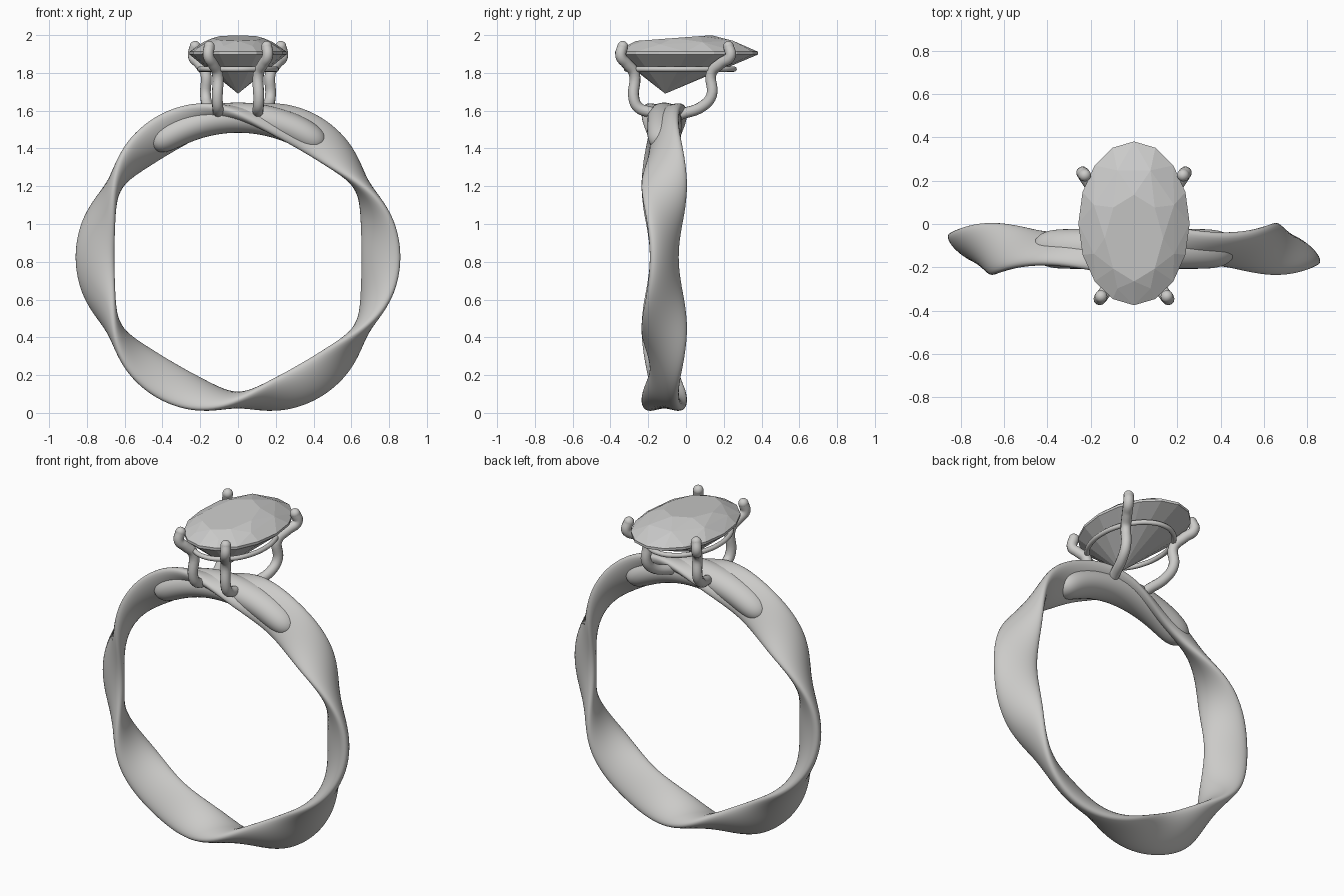
import bpy, bmesh
from math import sin, cos, pi, radians, sqrt
from mathutils import Vector

cube = bpy.data.objects.get("Cube")
if cube:
    bpy.data.objects.remove(cube)

CENTRE = Vector((0, -0.115, 0.825))


def material(name, colour):
    mat = bpy.data.materials.new(name)
    mat.use_nodes = True
    mat.diffuse_color = colour
    mat.node_tree.nodes["Principled BSDF"].inputs["Base Color"].default_value = colour
    return mat


silver = material("silver grey", (0.6, 0.595, 0.58, 1))
stone = material("stone grey", (0.59, 0.59, 0.585, 1))


def finish(bm, name, mat, smooth):
    bmesh.ops.recalc_face_normals(bm, faces=bm.faces)
    mesh = bpy.data.meshes.new(name)
    bm.to_mesh(mesh)
    bm.free()
    for poly in mesh.polygons:
        poly.use_smooth = smooth
    mesh.materials.append(mat)
    obj = bpy.data.objects.new(name, mesh)
    bpy.context.collection.objects.link(obj)
    return obj


def swept_arc(name, stations, closed, sides=32):
    """Elliptical sections (angle, radius, half length, half thickness, tilt) around the ring axis."""
    bm = bmesh.new()
    rings = []
    for theta, radius, a, b, tilt in stations:
        ring = []
        for i in range(sides):
            u, v = a * cos(2 * pi * i / sides), b * sin(2 * pi * i / sides)
            r = radius + u * cos(tilt) - v * sin(tilt)
            y = -u * sin(tilt) - v * cos(tilt)
            ring.append(bm.verts.new(CENTRE + Vector((r * cos(theta), y, r * sin(theta)))))
        rings.append(ring)
    pairs = list(zip(rings, rings[1:]))
    if closed:
        pairs.append((rings[-1], rings[0]))
    else:
        bm.faces.new(rings[0])
        bm.faces.new(rings[-1])
    for p, q in pairs:
        for i in range(sides):
            j = (i + 1) % sides
            bm.faces.new((p[i], p[j], q[j], q[i]))
    return finish(bm, name, silver, True)


# Band: a flat section that rocks back and forth three times per turn
STEPS = 192
stations = []
for k in range(STEPS):
    t = 2 * pi * k / STEPS
    # the section lies flat at each crossing and stands up between them
    stations.append((t, 0.757, 0.12, 0.045, radians(90 - 56 * cos(3 * t))))
swept_arc("twisted_band", stations, True)

# Saddle: rounded arc thickening the top of the band
stations = []
for k in range(49):
    s = -cos(pi * k / 48)
    taper = sqrt(max(1 - abs(s) ** 10, 0.0004))
    stations.append((pi / 2 + radians(38) * s, 0.738, 0.08 * taper, 0.092 * taper, 0))
swept_arc("top_saddle", stations, False)


# Prongs: bent wires with ball tips, mirrored left and right
def wire(name, points, depth, cyclic=False):
    curve = bpy.data.curves.new(name, "CURVE")
    curve.dimensions = "3D"
    curve.bevel_depth = depth
    curve.bevel_resolution = 4
    curve.resolution_u = 6
    curve.use_fill_caps = True
    spline = curve.splines.new("BEZIER")
    spline.bezier_points.add(len(points) - 1)
    for bp, co in zip(spline.bezier_points, points):
        bp.co = co
        bp.handle_left_type = bp.handle_right_type = "AUTO"
    spline.use_cyclic_u = cyclic
    curve.materials.append(silver)
    obj = bpy.data.objects.new(name, curve)
    bpy.context.collection.objects.link(obj)
    bpy.ops.object.select_all(action="DESELECT")
    obj.select_set(True)
    bpy.context.view_layer.objects.active = obj
    bpy.ops.object.convert(target="MESH")
    bpy.ops.object.shade_smooth()


def prong(name, points, depth=0.029):
    for side, sign in (("left", 1), ("right", -1)):
        path = [Vector((sign * x, y, z)) for x, y, z in points]
        wire(f"{name}_{side}", path, depth)
        bm = bmesh.new()
        bmesh.ops.create_uvsphere(bm, u_segments=16, v_segments=10, radius=depth)
        bmesh.ops.translate(bm, verts=bm.verts, vec=path[-1])
        finish(bm, f"{name}_tip_{side}", silver, True)


prong("front_prong", [(0.105, -0.18, 1.59), (0.107, -0.25, 1.615), (0.11, -0.275, 1.66),
                      (0.11, -0.275, 1.8), (0.135, -0.315, 1.85), (0.157, -0.345, 1.89),
                      (0.152, -0.335, 1.94)])
prong("back_prong", [(0.12, -0.03, 1.58), (0.16, 0.09, 1.625), (0.172, 0.135, 1.68),
                     (0.172, 0.135, 1.8), (0.205, 0.185, 1.85), (0.237, 0.235, 1.89),
                     (0.227, 0.225, 1.94)])


# Support rail: thin oval wire under the stone
def oval(count, rx, ry, cy, z, offset=0.0):
    angles = [2 * pi * (i + offset) / count for i in range(count)]
    return [Vector((rx * cos(t), cy + ry * sin(t), z)) for t in angles]


wire("support_rail", oval(16, 0.203, 0.285, -0.03, 1.82), 0.014, True)

# Stone: faceted oval with a tilted table and an off-centre point below
points = [Vector((0, -0.11, 1.69))]
points += oval(16, 0.257, 0.378, 0.003, 1.897)
points += oval(16, 0.257, 0.378, 0.003, 1.912)
for p in oval(8, 0.2, 0.295, -0.025, 1.958, 0.5):
    points.append(p + Vector((0, 0, 0.05 * p.y)))
for p in oval(8, 0.135, 0.2, -0.065, 1.989):
    points.append(p + Vector((0, 0, 0.075 * p.y)))
bm = bmesh.new()
for p in points:
    bm.verts.new(p)
bmesh.ops.convex_hull(bm, input=bm.verts)
bmesh.ops.dissolve_limit(bm, angle_limit=radians(1), verts=bm.verts, edges=bm.edges)
finish(bm, "oval_stone", stone, False)
